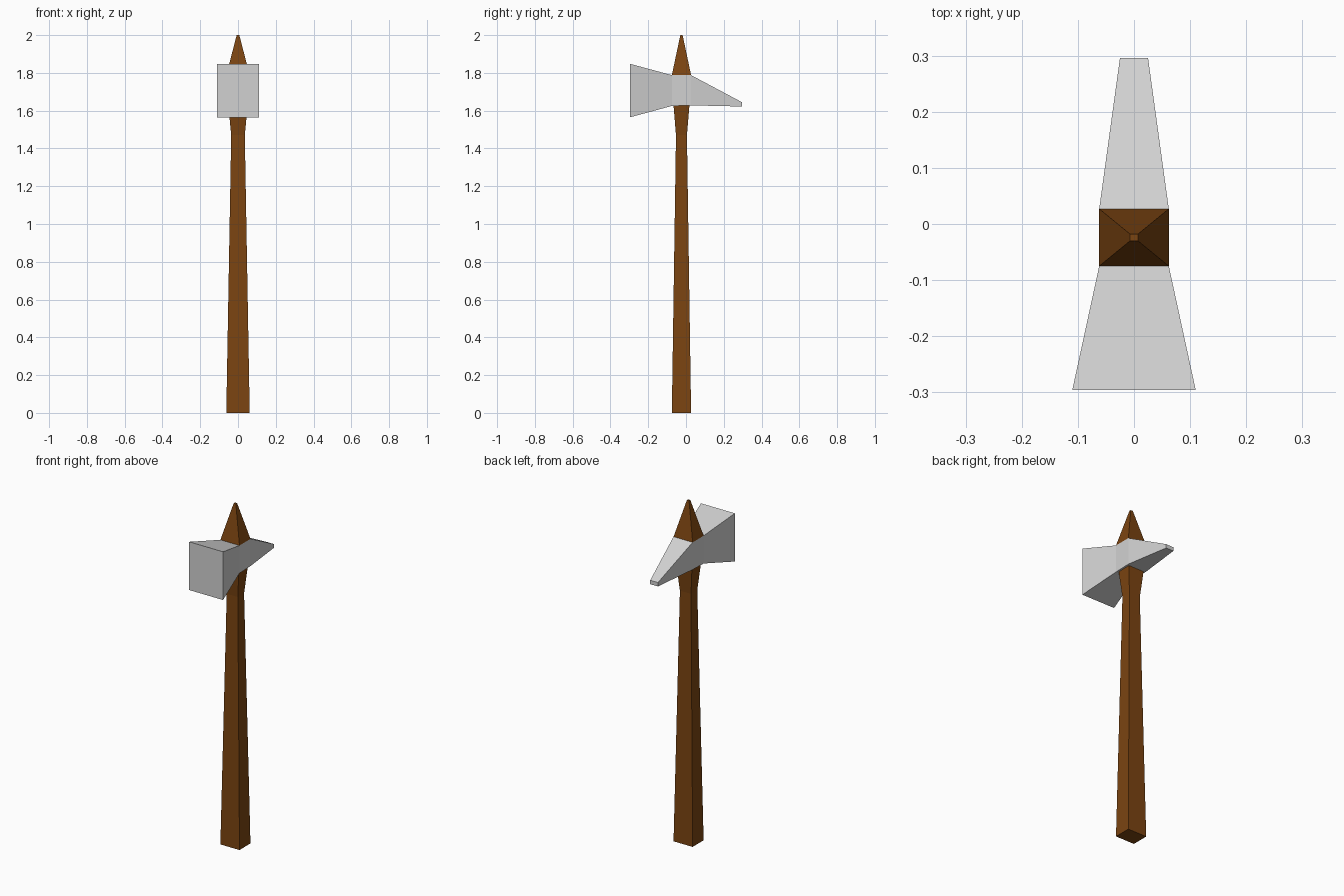
import bpy, bmesh

if "Cube" in bpy.data.objects:
    bpy.data.objects.remove(bpy.data.objects["Cube"])


def material(name, color):
    m = bpy.data.materials.new(name)
    m.diffuse_color = (*color, 1)
    m.use_nodes = True
    m.node_tree.nodes["Principled BSDF"].inputs["Base Color"].default_value = m.diffuse_color
    return m


def loft(name, sections, mat):
    """Closed solid through a list of four-cornered rings."""
    bm = bmesh.new()
    rings = [[bm.verts.new(p) for p in ring] for ring in sections]
    for a, b in zip(rings, rings[1:]):
        for i in range(4):
            j = (i + 1) % 4
            bm.faces.new((a[i], a[j], b[j], b[i]))
    bm.faces.new(rings[0][::-1])
    bm.faces.new(rings[-1])
    bmesh.ops.recalc_face_normals(bm, faces=bm.faces)
    mesh = bpy.data.meshes.new(name)
    bm.to_mesh(mesh)
    bm.free()
    mesh.materials.append(mat)
    obj = bpy.data.objects.new(name, mesh)
    bpy.context.collection.objects.link(obj)
    return obj


def level(z, hx, hy):
    """Horizontal ring of the shaft, centred on its axis."""
    y = -0.024
    return [(-hx, y - hy, z), (hx, y - hy, z), (hx, y + hy, z), (-hx, y + hy, z)]


def station(y, hx, z0, z1):
    """Upright ring of the head."""
    return [(-hx, y, z0), (hx, y, z0), (hx, y, z1), (-hx, y, z1)]


wood = material("brown wood", (0.198, 0.058, 0.0056))
steel = material("grey steel", (0.64, 0.64, 0.64))

# Tapered handle, flaring where it enters the head
loft("handle", [level(0, 0.062, 0.051), level(1.47, 0.036, 0.029),
                level(1.70, 0.058, 0.048)], wood)

# Pointed wooden tip above the head
loft("handle_tip", [level(1.76, 0.0615, 0.0505), level(1.788, 0.062, 0.051),
                    level(2.0, 0.007, 0.006)], wood)

# Hammer face at the front, socket in the middle, pick at the back
loft("hammer_head", [station(-0.296, 0.11, 1.565, 1.848),
                     station(-0.075, 0.062, 1.625, 1.788),
                     station(0.027, 0.062, 1.628, 1.788),
                     station(0.296, 0.025, 1.622, 1.645)], steel)
